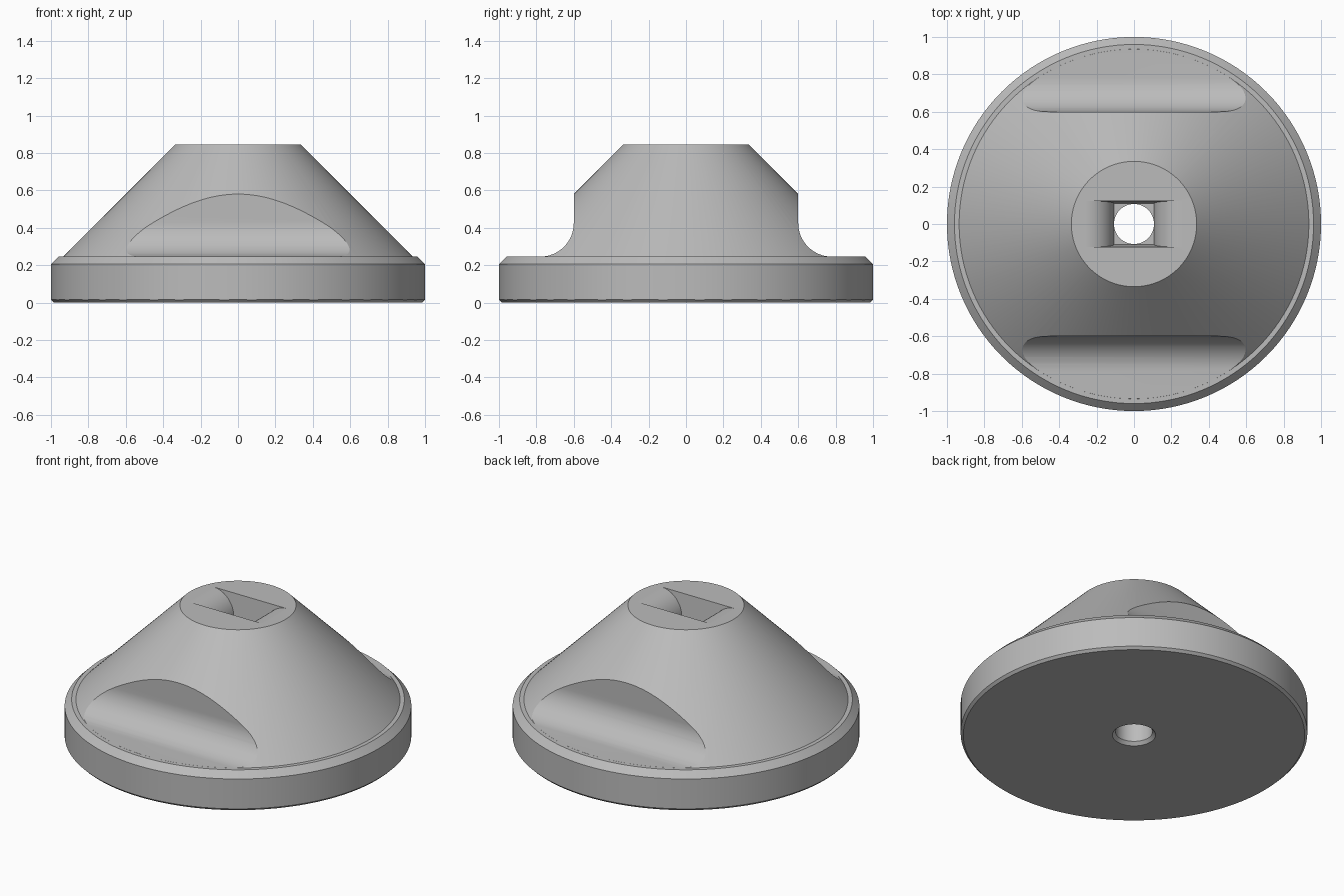
import bpy, bmesh, math
from mathutils import Vector, Matrix

cube = bpy.data.objects.get("Cube")
if cube:
    bpy.data.objects.remove(cube, do_unlink=True)

grey = bpy.data.materials.new("plain grey")
grey.use_nodes = True
colour = (0.5, 0.5, 0.5, 1)
grey.diffuse_color = colour
grey.node_tree.nodes["Principled BSDF"].inputs["Base Color"].default_value = colour


def add_object(name, bm):
    bmesh.ops.recalc_face_normals(bm, faces=bm.faces)
    mesh = bpy.data.meshes.new(name)
    bm.to_mesh(mesh)
    bm.free()
    mesh.materials.append(grey)
    obj = bpy.data.objects.new(name, mesh)
    bpy.context.collection.objects.link(obj)
    return obj


def lathe(name, profile, steps=128):
    """Revolve a closed (radius, z) outline about z."""
    bm = bmesh.new()
    verts = [bm.verts.new((r, 0, z)) for r, z in profile]
    edges = [bm.edges.new((v, verts[i - 1])) for i, v in enumerate(verts)]
    bmesh.ops.spin(bm, geom=verts + edges, axis=(0, 0, 1), cent=(0, 0, 0),
                   angle=math.tau, steps=steps)
    bmesh.ops.remove_doubles(bm, verts=bm.verts, dist=1e-5)
    return add_object(name, bm)


def prism(name, outline, depth, direction):
    """Extrude a closed outline of 3D points."""
    bm = bmesh.new()
    face = bm.faces.new([bm.verts.new(p) for p in outline])
    result = bmesh.ops.extrude_face_region(bm, geom=[face])
    verts = [g for g in result["geom"] if isinstance(g, bmesh.types.BMVert)]
    bmesh.ops.translate(bm, verts=verts, vec=Vector(direction) * depth)
    return add_object(name, bm)


def arc(cx, cz, radius, start, end, steps=16):
    return [(cx + radius * math.cos(math.radians(start + (end - start) * i / steps)),
             cz + radius * math.sin(math.radians(start + (end - start) * i / steps)))
            for i in range(steps + 1)]


# Conical body with a chamfered base and a through hole
TOP, LEDGE, HOLE = 0.845, 0.245, 0.107
body = lathe("conical_body", [
    (0.125, 0), (0.985, 0), (1, 0.015), (1, 0.205), (0.96, LEDGE),
    (0.935, LEDGE), (0.335, TOP), (HOLE, TOP), (HOLE, 0.02)])

# Front and back flats, each running into the ledge with a rounded fillet
fillet = 0.18
flat = [(0.6, 1)] + arc(0.6 + fillet, LEDGE + 0.0003 + fillet, fillet, 180, 270)
flat += [(1.2, LEDGE + 0.0003), (1.2, 1)]
cutters = [prism("flat_cutter", [(-1.2, side * y, z) for y, z in flat], 2.4, (1, 0, 0))
           for side in (-1, 1)]

# Top slot with ends that roll over into the hole
roll = 0.155
half = arc(HOLE + roll, TOP - roll, roll, 90, 180)
slot = [(-x, z) for x, z in half] + half[::-1]
slot += [(HOLE + roll, 1), (-HOLE - roll, 1)]
slot_cutter = prism("slot_cutter", [(x, -1, z) for x, z in slot], 2, (0, 1, 0))
for v in slot_cutter.data.vertices:
    v.co.y *= 0.11 + 0.014 * (v.co.z - TOP + roll) / roll
cutters.append(slot_cutter)

bpy.ops.object.select_all(action="DESELECT")
bpy.context.view_layer.objects.active = body
body.select_set(True)
for cutter in cutters:
    cutter.hide_render = True
    cut = body.modifiers.new(cutter.name, "BOOLEAN")
    cut.operation = "DIFFERENCE"
    cut.solver = "EXACT"
    cut.object = cutter
    bpy.ops.object.modifier_apply(modifier=cut.name)
    bpy.data.objects.remove(cutter, do_unlink=True)

bpy.ops.object.shade_smooth_by_angle(angle=math.radians(25))
